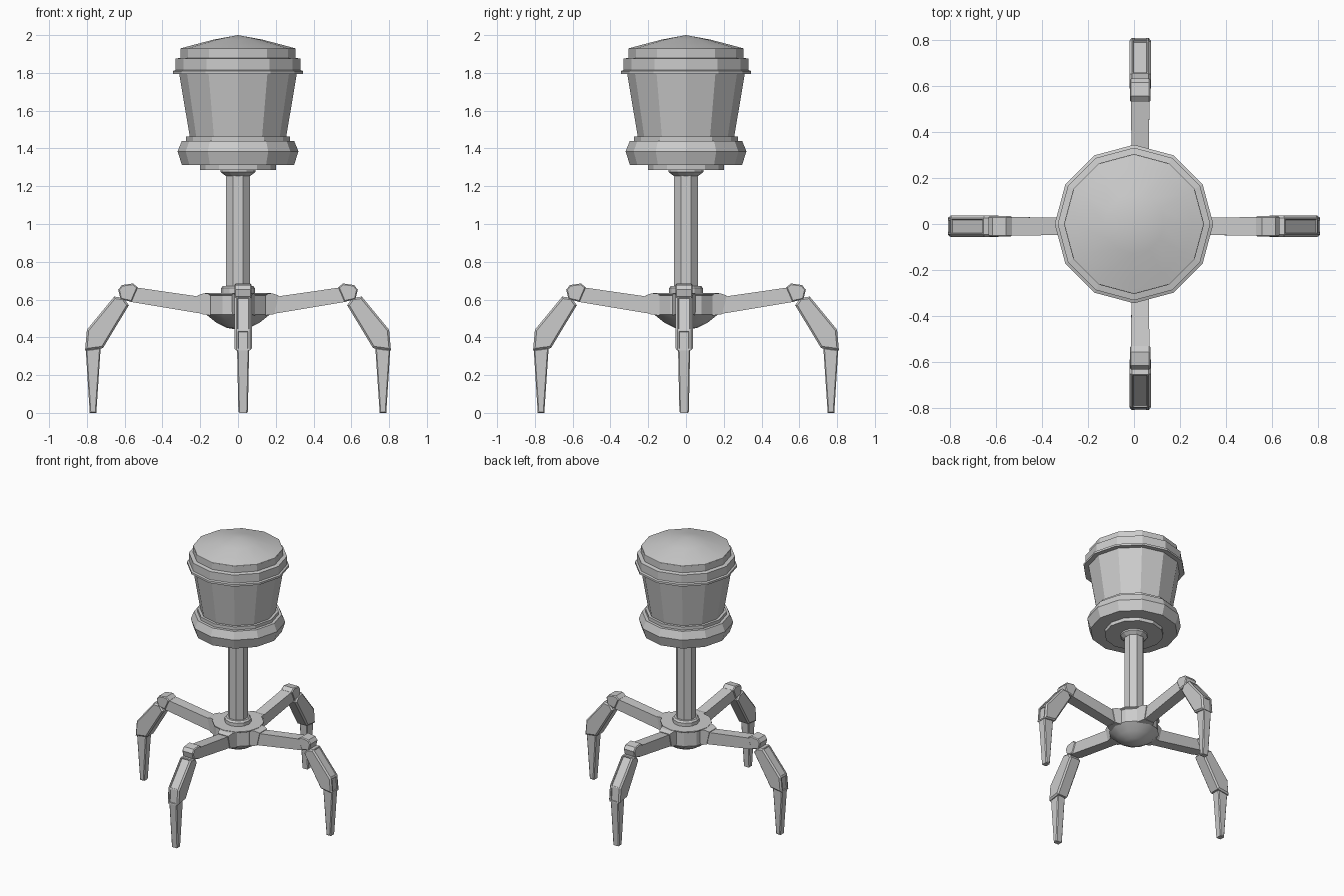
import bpy, bmesh
from math import cos, sin, pi, radians
from mathutils import Vector, Matrix

if "Cube" in bpy.data.objects:
    bpy.data.objects.remove(bpy.data.objects["Cube"])


def finish(name, bm, smooth=None):
    bmesh.ops.remove_doubles(bm, verts=bm.verts, dist=1e-5)
    bmesh.ops.recalc_face_normals(bm, faces=bm.faces)
    me = bpy.data.meshes.new(name)
    bm.to_mesh(me)
    bm.free()
    ob = bpy.data.objects.new(name, me)
    bpy.context.collection.objects.link(ob)
    if smooth:
        bpy.ops.object.select_all(action='DESELECT')
        ob.select_set(True)
        bpy.context.view_layer.objects.active = ob
        bpy.ops.object.shade_smooth_by_angle(angle=radians(smooth))
    return ob


def lathe(name, profile, sides, phase=0.0, smooth=None):
    """Spin an (r, z) profile into a closed faceted solid."""
    bm = bmesh.new()
    rings = [[bm.verts.new((r * cos(phase + 2 * pi * i / sides),
                            r * sin(phase + 2 * pi * i / sides), z))
              for i in range(sides)] for r, z in profile if r > 0]
    for a, b in zip(rings, rings[1:]):
        for i in range(sides):
            j = (i + 1) % sides
            bm.faces.new((a[i], a[j], b[j], b[i]))
    for ring, (r, z) in ((rings[0], profile[0]), (rings[-1], profile[-1])):
        if r > 0:
            bm.faces.new(ring)
        else:
            tip = bm.verts.new((0, 0, z))
            for i in range(sides):
                bm.faces.new((ring[i], ring[(i + 1) % sides], tip))
    return finish(name, bm, smooth)


def leg_part(name, profile, widths, turn, bevel=0.0, panels=()):
    """Extrude an (x, z) outline to a per-point width, bevel rims, sink panels."""
    bm = bmesh.new()
    sides = [[bm.verts.new((x, s * w / 2, z)) for (x, z), w in zip(profile, widths)]
             for s in (-1, 1)]
    n = len(profile)
    caps = [bm.faces.new(s) for s in sides]
    for i in range(n):
        j = (i + 1) % n
        bm.faces.new((sides[0][i], sides[0][j], sides[1][j], sides[1][i]))
    bmesh.ops.recalc_face_normals(bm, faces=bm.faces)
    if bevel:
        rim = list({e for f in caps for e in f.edges})
        bmesh.ops.bevel(bm, geom=rim, offset=bevel, segments=1, affect='EDGES')
    for d, inset in panels:
        d = Vector(d).normalized()
        bm.normal_update()
        face = max((f for f in bm.faces if f.normal.dot(d) > 0.97),
                   key=lambda f: f.calc_area(), default=None)
        if face:
            bmesh.ops.inset_region(bm, faces=[face], thickness=inset, depth=0)
            bmesh.ops.inset_region(bm, faces=[face], thickness=0.003, depth=-0.006)
    offset = Vector((0.027, 0, 0)) if turn % 2 else Vector((0, -0.01, 0))
    bm.transform(Matrix.Translation(offset) @ Matrix.Rotation(turn * pi / 2, 4, 'Z'))
    return finish(name, bm)


# Head: domed lid, stepped rim, tapering drum, swollen base
lathe("head_dome", [(0.305, 1.925), (0.303, 1.93), (0.255, 1.943), (0.13, 1.976), (0, 2.0)],
      12, smooth=30)
lathe("head_rim", [(0.27, 1.795), (0.345, 1.795), (0.345, 1.81), (0.332, 1.815),
                   (0.332, 1.875), (0.305, 1.88), (0.305, 1.927)], 12)
lathe("head_drum", [(0.255, 1.46), (0.312, 1.80)], 12)
lathe("head_base_step", [(0.275, 1.435), (0.275, 1.463)], 12)
lathe("head_base", [(0.297, 1.312), (0.32, 1.385), (0.297, 1.44)], 12)
lathe("head_underplate", [(0.2, 1.287), (0.2, 1.315)], 12)

# Column with collars
lathe("column_top_collar", [(0.066, 1.255), (0.092, 1.275), (0.092, 1.29)], 12)
lathe("column", [(0.068, 0.62), (0.068, 1.28)], 8, pi / 8)
lathe("column_foot_collar", [(0.09, 0.62), (0.09, 0.66), (0.08, 0.672)], 12)

# Hub with domed underside
lathe("hub", [(0.165, 0.52), (0.165, 0.622), (0.175, 0.627), (0.175, 0.635)], 12)
lathe("hub_underside", [(0, 0.44), (0.06, 0.45), (0.115, 0.478), (0.17, 0.522)],
      12, smooth=30)

# Four legs
for k, side in enumerate(("right", "back", "left", "front")):
    leg_part(side + "_leg_socket",
             [(0.14, 0.633), (0.185, 0.632), (0.215, 0.622), (0.192, 0.523), (0.14, 0.515)],
             [0.125, 0.105, 0.085, 0.085, 0.125], k)
    leg_part(side + "_leg_arm",
             [(0.18, 0.62), (0.215, 0.617), (0.54, 0.664), (0.57, 0.588), (0.19, 0.525)],
             [0.075, 0.075, 0.08, 0.08, 0.075], k)
    leg_part(side + "_leg_knee",
             [(0.53, 0.664), (0.556, 0.685), (0.615, 0.677), (0.634, 0.652),
              (0.622, 0.602), (0.563, 0.588)], [0.09] * 6, k, 0.006)
    leg_part(side + "_leg_upper",
             [(0.605, 0.608), (0.655, 0.616), (0.80, 0.44), (0.81, 0.33),
              (0.715, 0.343), (0.578, 0.57)], [0.092] * 6, k, 0.01,
             [((0.176, 0, 0.145), 0.008), ((1, 0, 0.09), 0.014)])
    leg_part(side + "_leg_foot",
             [(0.727, 0.345), (0.806, 0.335), (0.785, 0.0), (0.75, 0.0)],
             [0.064, 0.064, 0.05, 0.05], k, 0.006)
